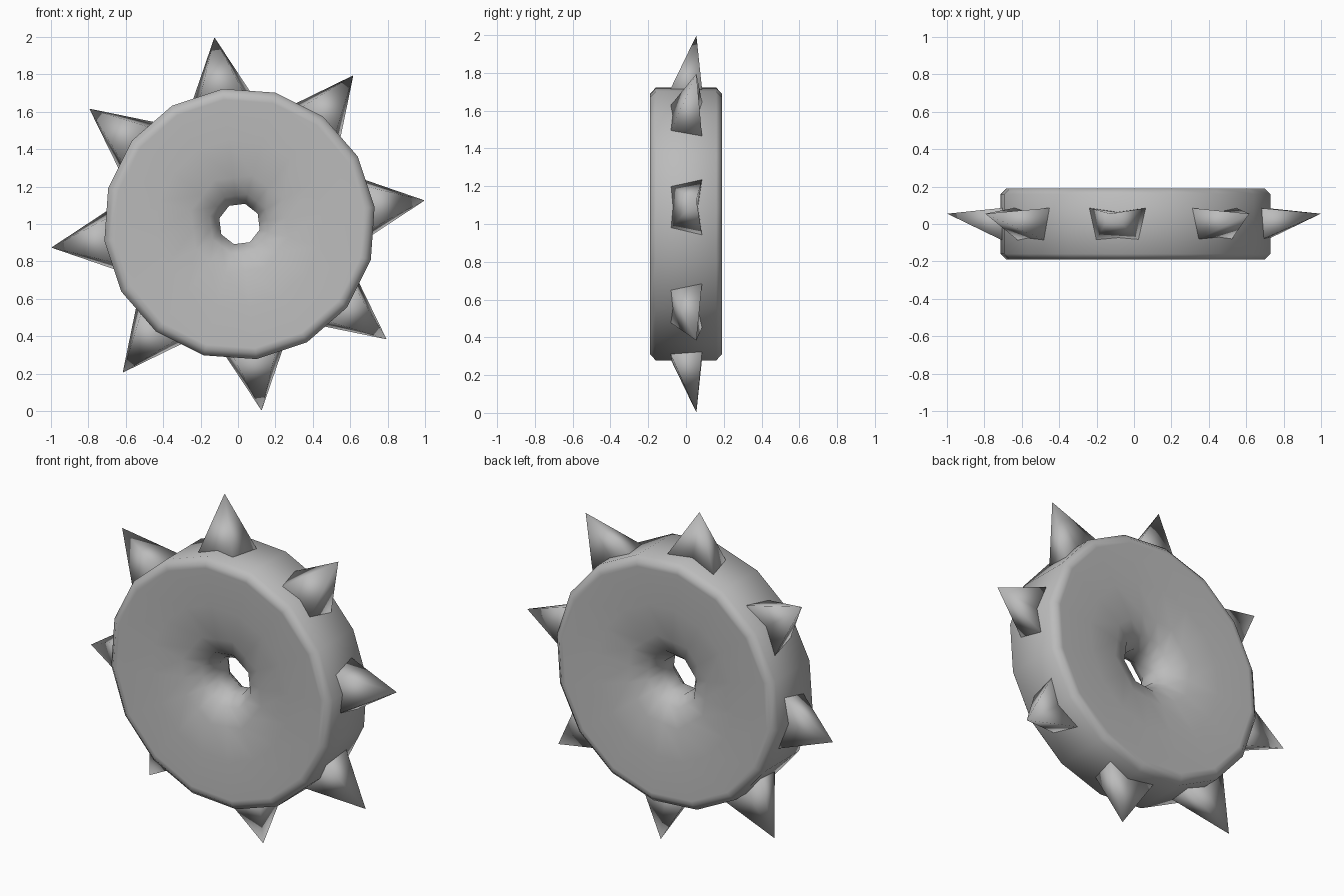
import bpy, bmesh
from math import radians, sin, cos, pi
from mathutils import Matrix, Vector

if "Cube" in bpy.data.objects:
    bpy.data.objects.remove(bpy.data.objects["Cube"])

SIDES = 16
TURN = radians(7.2)
CENTRE = Vector((0.0, 0.0, 1.0))

grey = bpy.data.materials.new("stone grey")
grey.use_nodes = True
colour = (0.5, 0.5, 0.5, 1)
grey.diffuse_color = colour
grey.node_tree.nodes["Principled BSDF"].inputs["Base Color"].default_value = colour


def finish(bm, name):
    bmesh.ops.recalc_face_normals(bm, faces=bm.faces)
    for f in bm.faces:
        f.smooth = True
    mesh = bpy.data.meshes.new(name)
    bm.to_mesh(mesh)
    bm.free()
    mesh.materials.append(grey)
    obj = bpy.data.objects.new(name, mesh)
    bpy.context.collection.objects.link(obj)
    return obj


# Wheel: a closed profile (radius, depth) swept round a pinched octagonal hole
half = [(0.112, 0.05), (0.165, 0.12), (0.27, 0.165), (0.45, 0.18),
        (0.67, 0.19), (0.695, 0.19), (0.728, 0.16)]
profile = [(r, -y) for r, y in half] + [(r, y) for r, y in reversed(half)]
bm = bmesh.new()
rings = []
for r, y in profile:
    ring = []
    for i in range(SIDES):
        a = TURN + 2 * pi * i / SIDES
        # inner rings are octagons: alternate points sit mid-edge
        rr = r * cos(pi / 8) if r < 0.3 and i % 2 == 0 else r
        ring.append(bm.verts.new((rr * cos(a) + 0.008, y, rr * sin(a) + CENTRE.z)))
    rings.append(ring)
for k, ring in enumerate(rings):
    nxt = rings[(k + 1) % len(rings)]
    for i in range(SIDES):
        j = (i + 1) % SIDES
        bm.faces.new((ring[i], ring[j], nxt[j], nxt[i]))
finish(bm, "spiked_wheel_body")

# Spikes: leaning pyramids, wider at the back, on every other rim corner
base = [(-0.134, -0.108), (0.134, -0.108), (0.175, 0.09), (0, 0.066), (-0.175, 0.09)]
for n in range(8):
    bm = bmesh.new()
    foot = [bm.verts.new((t, y, 0.65)) for t, y in base]
    tip = bm.verts.new((0, 0.055, 1.006))
    bm.faces.new(foot)
    for i in range(len(foot)):
        bm.faces.new((foot[i], foot[(i + 1) % len(foot)], tip))
    spin = Matrix.Rotation(pi / 2 - TURN - n * pi / 4, 4, "Y")
    bm.transform(Matrix.Translation(CENTRE) @ spin)
    finish(bm, f"rim_spike_{n + 1}")
